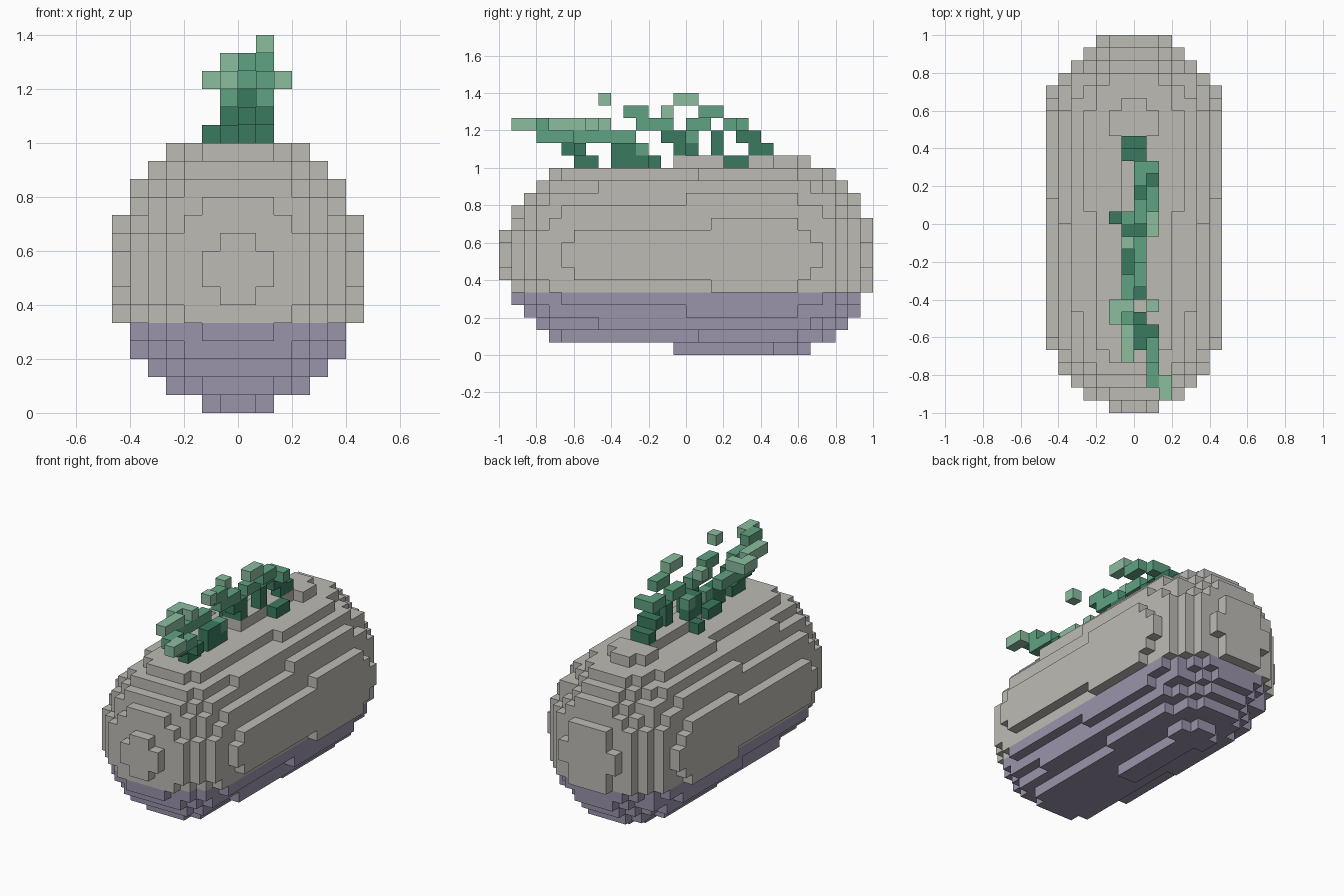
import bpy
import bmesh
from mathutils import Vector

U = 1 / 15  # edge length of one block

cube = bpy.data.objects.get("Cube")
if cube:
    bpy.data.objects.remove(cube, do_unlink=True)


def material(name, rgb):
    mat = bpy.data.materials.new(name)
    mat.diffuse_color = (*rgb, 1)
    mat.use_nodes = True
    bsdf = next(n for n in mat.node_tree.nodes if n.type == 'BSDF_PRINCIPLED')
    bsdf.inputs["Base Color"].default_value = (*rgb, 1)
    bsdf.inputs["Roughness"].default_value = 0.9
    return mat


GREY = material("warm grey", (0.514, 0.497, 0.462))
PURPLE = material("dusty purple", (0.328, 0.292, 0.407))
DARK = material("dark green", (0.042, 0.195, 0.114))
MID = material("mid green", (0.117, 0.362, 0.220))
LIGHT = material("light green", (0.258, 0.509, 0.347))

# The four corner offsets of each cube side, counter-clockwise from outside
SIDES = {}
for axis in range(3):
    for sign in (-1, 1):
        n = Vector((0, 0, 0))
        n[axis] = sign
        a, b = Vector((0, 0, 0)), Vector((0, 0, 0))
        a[(axis + 1) % 3] = 1
        b[(axis + 2) % 3] = sign
        SIDES[tuple(int(c) for c in n)] = [
            (n + a * i + b * j) / 2 for i, j in ((-1, -1), (1, -1), (1, 1), (-1, 1))]


def block_object(name, cells, mats, rule=lambda cell: 0):
    """Mesh the outer skin of a set of unit cells."""
    bm = bmesh.new()
    for cell in sorted(cells):
        centre = Vector(cell) + Vector((0.5, 0.5, 0.5))
        for n, corners in SIDES.items():
            if tuple(c + d for c, d in zip(cell, n)) in cells:
                continue
            face = bm.faces.new([bm.verts.new((centre + c) * U) for c in corners])
            face.material_index = rule(cell)
    bmesh.ops.remove_doubles(bm, verts=bm.verts[:], dist=U * 0.01)
    mesh = bpy.data.meshes.new(name)
    bm.to_mesh(mesh)
    bm.free()
    for mat in mats:
        mesh.materials.append(mat)
    obj = bpy.data.objects.new(name, mesh)
    bpy.context.collection.objects.link(obj)
    return obj


# Body: oval slices along y, given by their squared radius; thickest near the back
FRONT_CAP = [4, 17.5, 29.5, 40, 47.5, 53, 54.2, 54.6]
MIDDLE = [55.1, 55.4, 55.7, 56, 56.3, 56.5, 56.8, 57.17, 57.5,
          58, 58.2, 58.4, 58.6, 58.8, 59.4, 59.4]
BACK_CAP = [56.8, 53, 45, 34, 23, 9.5]
body = set()
for i, limit in enumerate(FRONT_CAP + MIDDLE + BACK_CAP):
    for x in range(-8, 8):
        for z in range(16):
            if 1.22 * (x + 0.5) ** 2 + (z + 0.5 - 8) ** 2 <= limit:
                body.add((x, i - 15, z))
block_object("body", body, [GREY, PURPLE], lambda cell: 1 if cell[2] < 5 else 0)


# Plume on the back: runs of blocks as (x, z, first y, last y)
def runs(table):
    return {(x, y, z) for x, z, y0, y1 in table for y in range(y0, y1 + 1)}


plume_roots = runs([
    (1, 15, 3, 4), (0, 16, 5, 6), (-1, 16, 6, 6), (0, 17, 4, 5), (-1, 17, 5, 5),
    (0, 16, 2, 2), (0, 17, 2, 2),
    (-2, 15, 0, 0), (-1, 16, -1, 0), (0, 16, -1, -1), (0, 17, -2, -1), (-1, 17, -1, -1),
    (-1, 15, -4, -3), (0, 15, -6, -4), (0, 16, -6, -5),
    (0, 15, -9, -8), (0, 16, -10, -9), (1, 16, -9, -9)])
plume_stems = runs([
    (0, 18, 3, 4), (1, 18, 4, 4), (1, 19, 1, 2), (0, 18, 0, 1), (-1, 17, 0, 0),
    (0, 18, -4, -2), (0, 19, -5, -4), (0, 16, -4, -4),
    (-1, 17, -8, -5), (1, 17, -12, -10), (-1, 17, -9, -9), (1, 18, -13, -12)])
plume_tips = runs([
    (1, 20, -1, 0), (-1, 19, -2, -2), (1, 20, -7, -7),
    (-2, 18, -8, -7), (-1, 18, -7, -7), (-1, 18, -11, -9), (2, 18, -14, -13)])
block_object("plume_roots", plume_roots, [DARK])
block_object("plume_stems", plume_stems, [MID])
block_object("plume_tips", plume_tips, [LIGHT])
